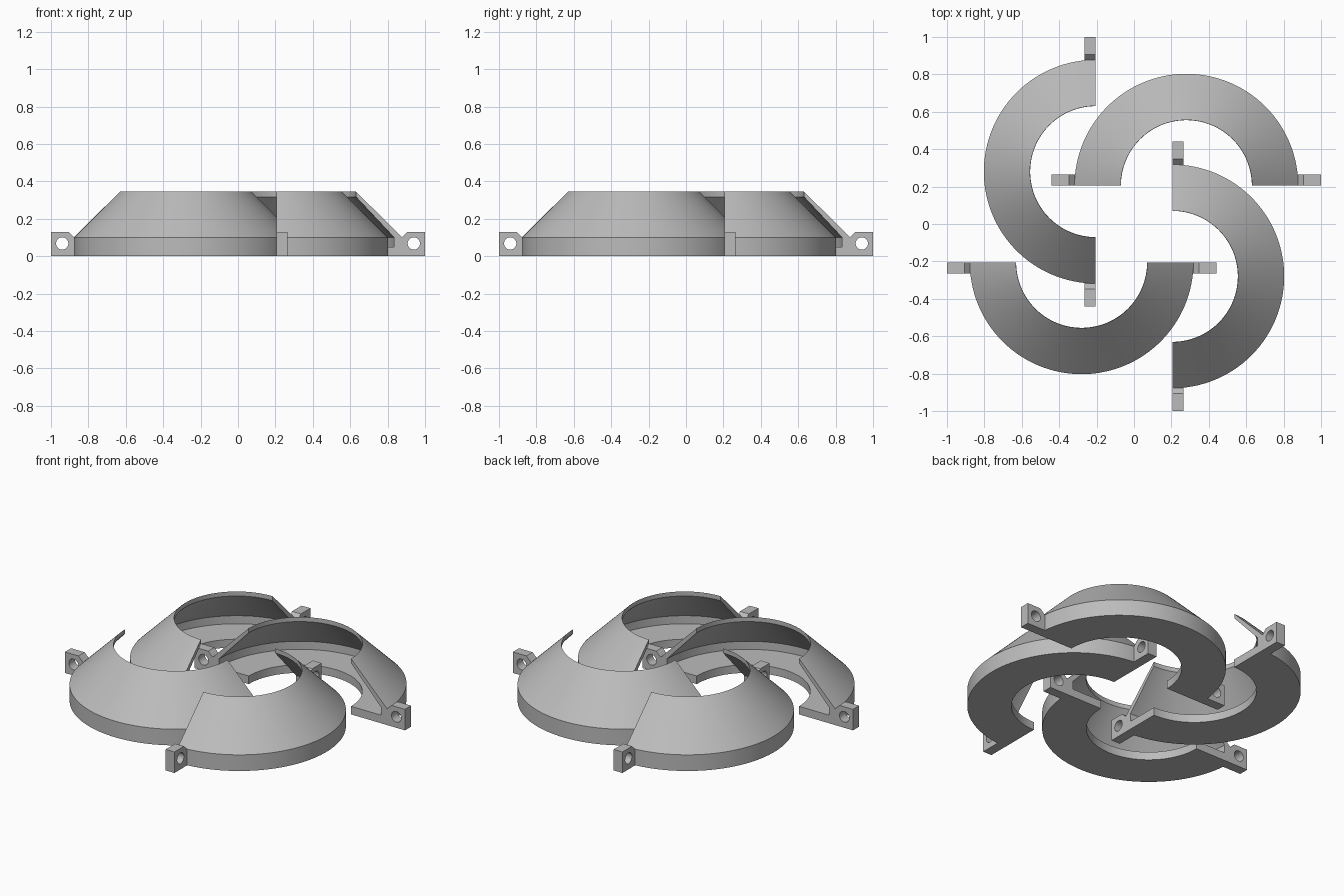
import bpy, bmesh
from math import cos, sin, pi
from mathutils import Matrix, Vector

cube = bpy.data.objects.get("Cube")
if cube:
    bpy.data.objects.remove(cube)

grey = bpy.data.materials.new("plain_grey")
grey.use_nodes = True
colour = (0.5, 0.5, 0.5, 1)
grey.diffuse_color = colour
grey.node_tree.nodes["Principled BSDF"].inputs["Base Color"].default_value = colour

CENTRE = Vector((0.28, 0.205, 0))
STEPS = 64
TAB = 0.06

# Hollow shell section (radius, height): floor, rim and thin sloping wall
SECTION = [(0.35, 0), (0.598, 0), (0.598, 0.1), (0.351, 0.345), (0.351, 0.317),
           (0.555, 0.1), (0.555, 0.05), (0.35, 0.05)]
# Side outline of a mounting tab, with a chamfer beside the rim
TAB_OUTLINE = [(0.58, 0), (0.72, 0), (0.72, 0.13), (0.627, 0.13), (0.597, 0.1), (0.58, 0.1)]


def finish(obj, turn):
    obj.data.materials.append(grey)
    obj.matrix_world = turn
    bpy.ops.object.select_all(action="DESELECT")
    obj.select_set(True)
    bpy.context.view_layer.objects.active = obj


def half_shell(name, turn):
    bm = bmesh.new()
    rings = []
    for i in range(STEPS + 1):
        a = pi * i / STEPS
        rings.append([bm.verts.new((r * cos(a), r * sin(a), z)) for r, z in SECTION])
    n = len(SECTION)
    for a, b in zip(rings, rings[1:]):
        for k in range(n):
            j = (k + 1) % n
            bm.faces.new((a[k], a[j], b[j], b[k]))
    bm.faces.new(rings[0][::-1])
    bm.faces.new(rings[-1])
    bmesh.ops.recalc_face_normals(bm, faces=bm.faces[:])
    mesh = bpy.data.meshes.new(name)
    bm.to_mesh(mesh)
    bm.free()
    obj = bpy.data.objects.new(name, mesh)
    bpy.context.collection.objects.link(obj)
    finish(obj, turn)
    bpy.ops.object.shade_smooth_by_angle(angle=pi / 7)


def add_loop(curve, points):
    spline = curve.splines.new("POLY")
    spline.points.add(len(points) - 1)
    for p, (x, y) in zip(spline.points, points):
        p.co = (x, y, 0, 1)
    spline.use_cyclic_u = True


def tab(name, side, turn):
    curve = bpy.data.curves.new(name, "CURVE")
    curve.dimensions = "2D"
    curve.fill_mode = "BOTH"
    curve.extrude = TAB / 2
    add_loop(curve, [(side * x, z) for x, z in TAB_OUTLINE])
    # Bolt hole
    add_loop(curve, [(side * 0.66 + 0.033 * cos(2 * pi * i / 32),
                      0.068 + 0.033 * sin(2 * pi * i / 32)) for i in range(32)])
    obj = bpy.data.objects.new(name, curve)
    bpy.context.collection.objects.link(obj)
    upright = Matrix.Translation((0, TAB / 2, 0)) @ Matrix.Rotation(pi / 2, 4, "X")
    finish(obj, turn @ upright)
    bpy.ops.object.convert(target="MESH")
    bpy.ops.object.shade_smooth_by_angle(angle=pi / 7)


# Four identical half shells in a pinwheel
for q, place in enumerate(("back", "right", "front", "left")):
    turn = Matrix.Rotation(-q * pi / 2, 4, "Z") @ Matrix.Translation(CENTRE)
    half_shell(place + "_half_shell", turn)
    tab(place + "_outer_tab", 1, turn)
    tab(place + "_inner_tab", -1, turn)
